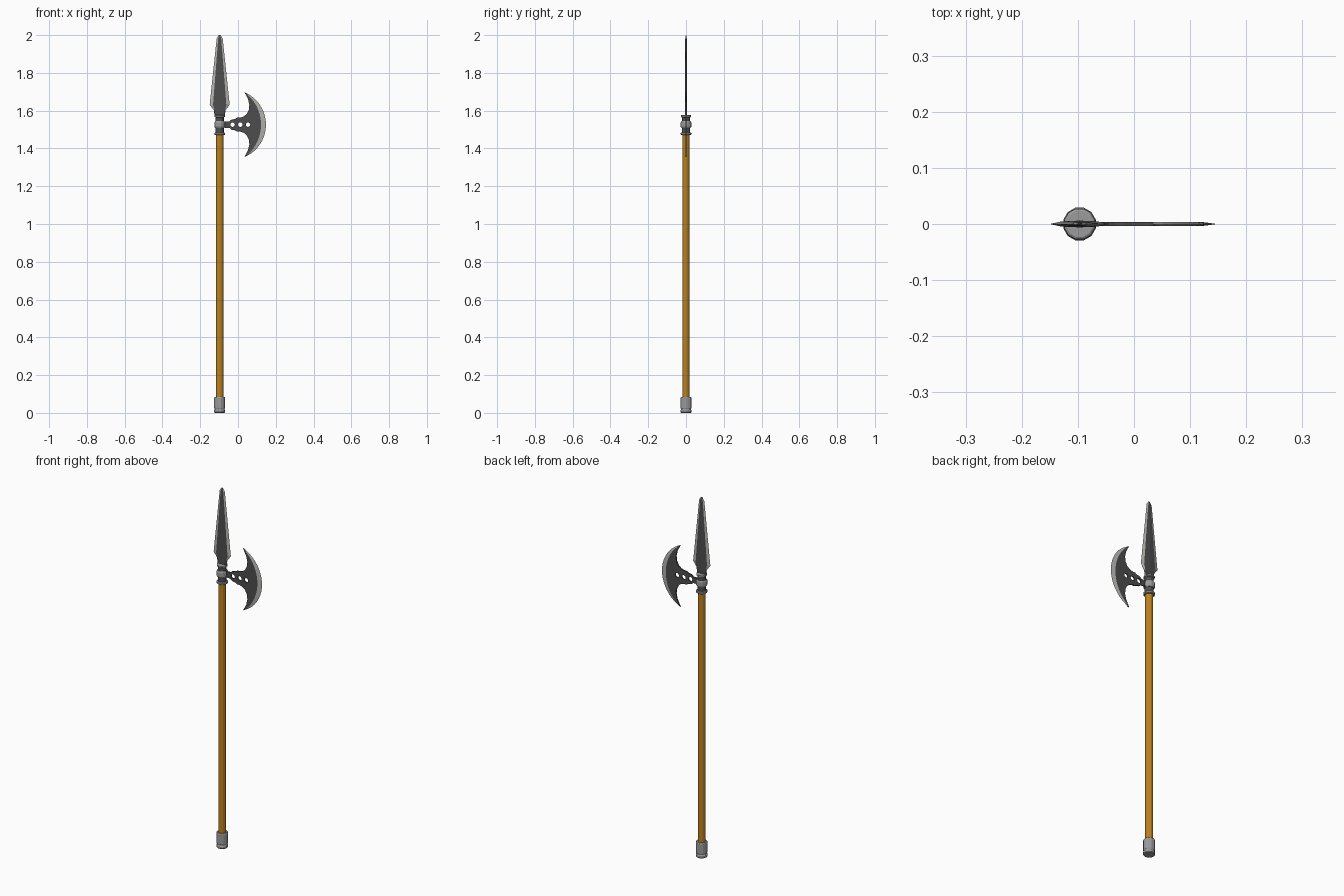
import bpy, bmesh, math

if "Cube" in bpy.data.objects:
    bpy.data.objects.remove(bpy.data.objects["Cube"])

CX = -0.097      # shaft axis
AZ = 1.526       # axe centre height
SIDES = 12


def material(name, rgb):
    m = bpy.data.materials.new(name)
    m.diffuse_color = (*rgb, 1)
    m.use_nodes = True
    m.node_tree.nodes["Principled BSDF"].inputs["Base Color"].default_value = m.diffuse_color
    return m


wood = material("wood", (0.50, 0.22, 0.015))
dark = material("dark_steel", (0.075, 0.075, 0.075))
steel = material("steel", (0.33, 0.33, 0.33))
bright = material("bright_steel", (0.45, 0.45, 0.43))


def finish(name, bm, *mats):
    bmesh.ops.recalc_face_normals(bm, faces=bm.faces)
    me = bpy.data.meshes.new(name)
    bm.to_mesh(me)
    bm.free()
    for m in mats:
        me.materials.append(m)
    ob = bpy.data.objects.new(name, me)
    bpy.context.collection.objects.link(ob)
    return ob


def bridge(bm, rings, closed=True):
    """Skin consecutive rings of verts; returns (face, column) pairs."""
    out = []
    for a, b in zip(rings, rings[1:]):
        n = len(a)
        for i in range(n if closed else n - 1):
            j = (i + 1) % n
            out.append((bm.faces.new((a[i], a[j], b[j], b[i])), i))
    return out


def lathe(name, profile, mat):
    """Capped turned part on the shaft axis; profile is (radius, z)."""
    bm = bmesh.new()
    rings = [[bm.verts.new((CX + r * math.cos(math.tau * (i + .5) / SIDES),
                            r * math.sin(math.tau * (i + .5) / SIDES), z))
              for i in range(SIDES)] for r, z in profile]
    bridge(bm, rings)
    bm.faces.new(rings[0])
    bm.faces.new(rings[-1])
    return finish(name, bm, mat)


# Shaft, butt cap and collar
lathe("shaft", [(.02, .05), (.02, 1.50)], wood)
lathe("butt_cap", [(.027, 0), (.03, .004), (.03, .014), (.0275, .018),
                   (.0275, .022), (.03, .026), (.03, .08), (.027, .085)], steel)
lathe("collar_sleeve", [(.0225, 1.472), (.0225, 1.572)], dark)
for name, z, h, r in (("lower_ring", 1.477, .007, .029),
                      ("middle_ring", AZ, .018, .029),
                      ("upper_ring", 1.571, .006, .028)):
    lathe(name, [(r - .004, z - h), (r, z - h * .6), (r, z + h * .6), (r - .004, z + h)], steel)

# Spear head: eight-sided sections with central ridge and ground edges
bm = bmesh.new()
rings = []
for z, wo, wi, yr, yi in ((1.572, .027, .025, .006, .005),
                          (1.602, .031, .028, .006, .005),
                          (1.632, .053, .035, .006, .004),
                          (1.982, .016, .008, .004, .003),
                          (2.0, .005, .003, .001, .001)):
    section = [(-wo, 0), (-wi, -yi), (0, -yr), (wi, -yi),
               (wo, 0), (wi, yi), (0, yr), (-wi, yi)]
    rings.append([bm.verts.new((CX + x, y, z)) for x, y in section])
for face, col in bridge(bm, rings):
    face.material_index = 1 if col in (0, 3, 4, 7) else 0
bm.faces.new(rings[0])
bm.faces.new(rings[-1])
finish("spear_head", bm, dark, bright)


# Axe blade arcs from lower horn to upper horn
def arc(bulge, n=20, tip_x=.034, half=.172):
    """Arc between the horns reaching x = bulge."""
    s = bulge - tip_x
    r = (s * s + half * half) / (2 * s)
    a = math.asin(half / r)
    return [(bulge - r + r * math.cos(t), r * math.sin(t))
            for t in (a * (2 * i / n - 1) for i in range(n + 1))]


outer, inner = arc(.148), arc(.122)

# Axe plate: outline with three holes, filled and extruded
upper_edge = [(.053, .135), (.060, .105), (.057, .078), (.046, .056), (.030, .043),
              (.012, .037), (-.004, .037), (-.016, .030), (-.034, .027),
              (-.046, .017), (-.085, .016)]
outline = inner + upper_edge + [(x, -z) for x, z in reversed(upper_edge)]
holes = [[(x + .012 * math.cos(math.tau * i / 14), .012 * math.sin(math.tau * i / 14))
          for i in range(14)] for x in (-.029, .012, .053)]
cu = bpy.data.curves.new("axe_outline", 'CURVE')
cu.dimensions = '2D'
cu.fill_mode = 'BOTH'
cu.extrude = .0035
for loop in [outline] + holes:
    sp = cu.splines.new('POLY')
    sp.points.add(len(loop) - 1)
    for p, (x, z) in zip(sp.points, loop):
        p.co = (x, z, 0, 1)
    sp.use_cyclic_u = True
tmp = bpy.data.objects.new("axe_outline", cu)
bpy.context.collection.objects.link(tmp)
bpy.context.view_layer.update()
mesh = tmp.evaluated_get(bpy.context.evaluated_depsgraph_get()).to_mesh()
bm = bmesh.new()
bm.from_mesh(mesh)
bpy.data.objects.remove(tmp)
bmesh.ops.remove_doubles(bm, verts=bm.verts, dist=1e-5)
for v in bm.verts:
    x, z, y = v.co
    v.co = (x, y, z + AZ)
for f in bm.faces:
    f.material_index = 0
    f.smooth = False
finish("axe_plate", bm, dark)

# Axe cutting edge: wedge tapering from the plate to the outer arc
bm = bmesh.new()
rows = [[bm.verts.new((x, y, z + AZ)) for x, z in pts]
        for pts, y in ((inner, -.0035), (outer, 0), (inner, .0035))]
bridge(bm, rows, closed=False)
finish("axe_cutting_edge", bm, bright)
